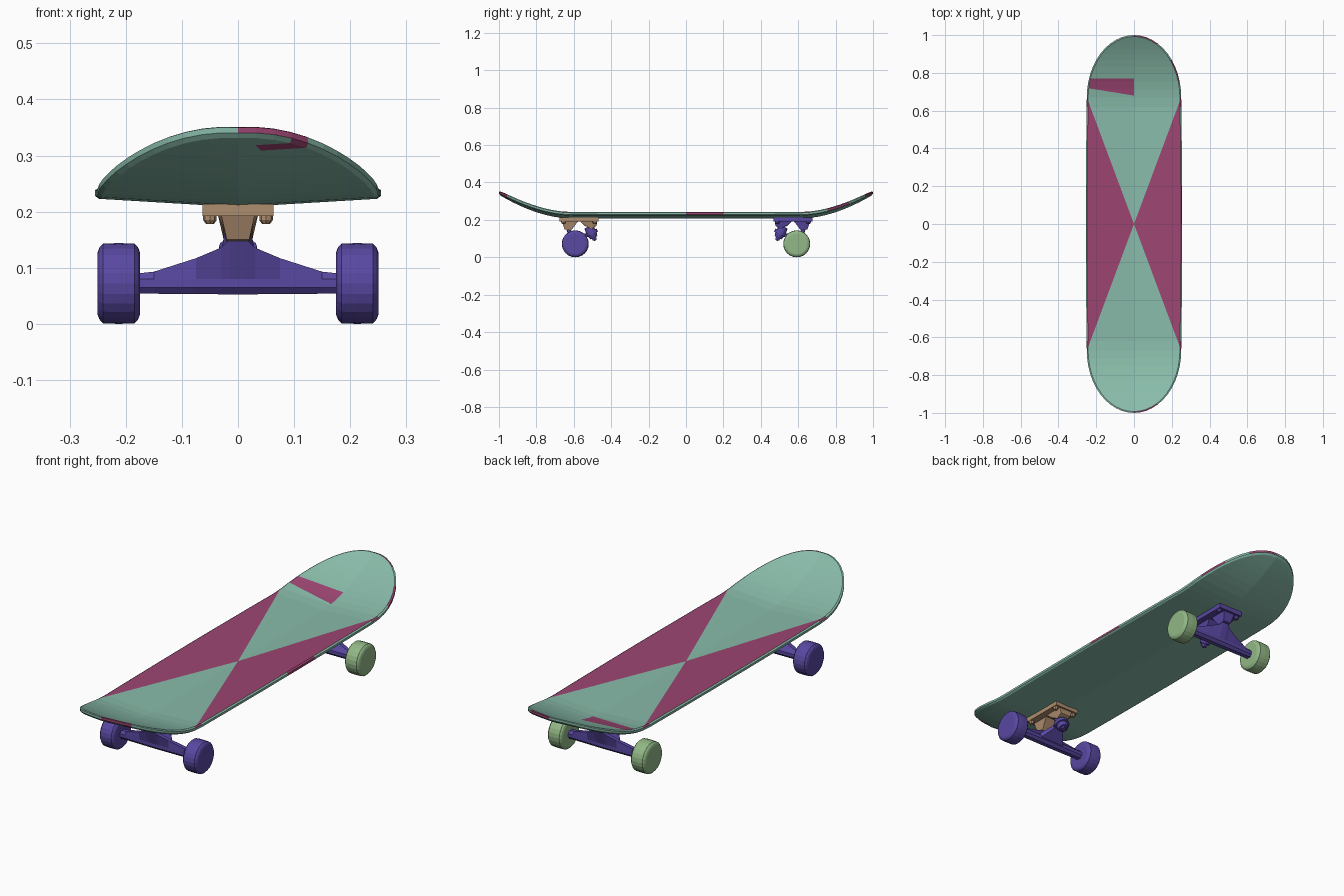
import bpy, bmesh, math
from mathutils import Vector

if "Cube" in bpy.data.objects:
    bpy.data.objects.remove(bpy.data.objects["Cube"])


def material(name, rgb):
    m = bpy.data.materials.new(name)
    m.diffuse_color = (*rgb, 1)
    m.use_nodes = True
    m.node_tree.nodes["Principled BSDF"].inputs["Base Color"].default_value = m.diffuse_color
    return m


TEAL = material("deck_teal", (0.25, 0.50, 0.40))
PINK = material("deck_magenta", (0.34, 0.06, 0.17))
PURPLE = material("purple_metal", (0.10, 0.065, 0.36))
TAN = material("tan_metal", (0.43, 0.27, 0.16))
GREEN = material("green_wheel", (0.29, 0.48, 0.24))


def finish(bm, name, *mats):
    bmesh.ops.remove_doubles(bm, verts=bm.verts, dist=1e-5)
    bmesh.ops.recalc_face_normals(bm, faces=bm.faces)
    me = bpy.data.meshes.new(name)
    bm.to_mesh(me)
    bm.free()
    ob = bpy.data.objects.new(name, me)
    for m in mats:
        me.materials.append(m)
    bpy.context.collection.objects.link(ob)
    return ob


def loft(bm, loops, caps=True):
    rows = [[bm.verts.new(p) for p in lp] for lp in loops]
    n = len(rows[0])
    for a, b in zip(rows, rows[1:]):
        for i in range(n):
            bm.faces.new((a[i], a[(i + 1) % n], b[(i + 1) % n], b[i]))
    if caps:
        bm.faces.new(rows[0])
        bm.faces.new(rows[-1])


def hull(name, pts, mat):
    bm = bmesh.new()
    res = bmesh.ops.convex_hull(bm, input=[bm.verts.new(p) for p in pts])
    junk = {g for g in res["geom_interior"] + res["geom_unused"]
            if isinstance(g, bmesh.types.BMVert)}
    bmesh.ops.delete(bm, geom=list(junk), context='VERTS')
    bmesh.ops.dissolve_limit(bm, angle_limit=0.02, verts=bm.verts, edges=bm.edges)
    return finish(bm, name, mat)


def turned(name, p, q, profile, mat, n=16):
    """Lathe a (fraction along p-q, radius) profile."""
    p, q = Vector(p), Vector(q)
    rot = (q - p).to_track_quat('Z', 'Y')
    bm = bmesh.new()
    loft(bm, [[p.lerp(q, t) + rot @ Vector((r * math.cos(2 * math.pi * i / n),
                                            r * math.sin(2 * math.pi * i / n), 0))
               for i in range(n)] for t, r in profile])
    return finish(bm, name, mat)


# Deck: concave cross-sections swept through the rounded, upturned ends
def deck_z(x, y):
    kick = max(0, (abs(y) - 0.62) / 0.38)
    return 0.208 + 0.06 * abs(x) + 0.127 * kick ** 1.8


def section(kind, v, s):
    def point(u, inset, dz):
        if kind == "flat":
            y, hw = s * v, 0.25 - inset + 0.005 * (1 - (v / 0.67) ** 2)
        else:
            y = s * (0.67 + (0.33 - inset) * math.sin(v))
            hw = (0.25 - inset) * max(0, math.cos(v))
        return (u * hw, y, deck_z(u * hw, y) + dz)
    us = [i / 3 for i in range(-3, 4)]
    return ([point(u, 0.007, 0.02) for u in us]
            + [point(1, 0, 0.015), point(1, 0, 0.005)]
            + [point(u, 0.007, 0) for u in reversed(us)]
            + [point(-1, 0, 0.005), point(-1, 0, 0.015)])


half = [("flat", v) for v in (0.2, 0.45, 0.62)]
half += [("end", math.radians(7.5 * i)) for i in range(13)]
bm = bmesh.new()
loft(bm, [section(*k, -1) for k in reversed(half)] + [section("flat", 0, 1)]
     + [section(*k, 1) for k in half], caps=False)
bmesh.ops.remove_doubles(bm, verts=bm.verts, dist=1e-5)
bmesh.ops.recalc_face_normals(bm, faces=bm.faces)


def on_top(f):
    f.normal_update()
    c = f.calc_center_median()
    return f.normal.z > 0 and c.z > deck_z(c.x, c.y) + 0.0185


# Cut the top along the edges of its colour pattern
def cut(co, no, test):
    fs = [f for f in bm.faces if on_top(f) and test(f.calc_center_median())]
    geom = set(fs) | {e for f in fs for e in f.edges} | {v for f in fs for v in f.verts}
    bmesh.ops.bisect_plane(bm, geom=list(geom), dist=1e-6, plane_co=co, plane_no=no)


for s in (-1, 1):
    cut((0, 0, 0), (0.67, 0.25 * s, 0), lambda c: abs(c.y) < 0.7)
cut((0, 0.77, 0), (0, 1, 0), lambda c: c.x < 0 and c.y > 0.6)
cut((0, 0.68, 0), (0.04, 0.25, 0), lambda c: c.x < 0 and c.y > 0.6)
for f in bm.faces:
    c = f.calc_center_median()
    h = c.z - deck_z(c.x, c.y)
    if on_top(f):
        pink = abs(c.x) / 0.25 > abs(c.y) / 0.67 or (
            c.x < 0 and 0.68 - 0.16 * c.x < c.y < 0.77)
    elif h > 0.004:
        pink = (0 < c.x < 0.115 and abs(c.y) > 0.95) or (
            c.x > 0.1 and (0 < c.y < 0.2 or 0.75 < c.y < 0.88))
    else:
        pink = 0.02 < c.x and -0.975 < c.y < -0.95
    f.material_index = int(pink)
finish(bm, "deck", TEAL, PINK)


# Trucks and wheels, mirrored front to back
for end, s, base_mat, wheel_mat in (("front", -1, TAN, PURPLE), ("back", 1, PURPLE, GREEN)):
    def P(x, d, z):
        return (x, s * d, z)

    def both(*pts):
        return [P(sx * x, d, z) for x, d, z in pts for sx in (-1, 1)]

    # Base plate with kingpin and pivot housings
    hull(end + "_base_plate", both((.063, .467, .192), (.063, .675, .192),
                                   (.063, .467, .214), (.063, .675, .214)), base_mat)
    hull(end + "_kingpin_housing", both((.036, .475, .195), (.036, .57, .195),
                                        (.026, .478, .168), (.026, .505, .152),
                                        (.026, .545, .17)), base_mat)
    hull(end + "_pivot_housing", both((.03, .575, .195), (.03, .665, .195),
                                      (.02, .615, .142), (.02, .65, .15)), base_mat)
    for x in (-.05, .05):
        for d in (.487, .655):
            turned(end + "_bolt", P(x, d, .195), P(x, d, .178),
                   [(0, .012), (.6, .012), (1, .007)], base_mat, 8)

    # Hanger: lofted axle body rising to the pivot
    bm = bmesh.new()
    ribs = [(.178, .09), (.15, .093), (.075, .117), (.03, .136), (.014, .152)]
    loops = []
    for x, zt in [(-x, z) for x, z in ribs] + ribs[::-1]:
        dt = .592 + (zt - .09) * .65
        fat = .003 * (1 - abs(x) / .178)
        loops.append([P(x, d, z) for d, z in (
            (.582, .054 - fat / 2), (.602, .054 - fat / 2), (.611 + fat, .065), (.611 + fat, .08),
            (dt + .009, zt), (dt - .009, zt), (.573 - fat, .08), (.573 - fat, .065))])
    loft(bm, loops)
    finish(bm, end + "_hanger", PURPLE)
    hull(end + "_hanger_yoke", both((.07, .58, .062), (.07, .58, .088), (.026, .525, .11),
                                    (.026, .532, .128), (.02, .6, .13)), PURPLE)

    # Kingpin, ring and bushings on a tilted axis
    top, tip = Vector(P(0, .526, .172)), Vector(P(0, .486, .092))
    for name, a, b, r1, r2, n in (("upper_bushing", .1, .42, .024, .028, 14),
                                  ("hanger_ring", .42, .62, .034, .034, 16),
                                  ("lower_bushing", .62, .84, .027, .021, 14),
                                  ("kingpin_nut", .84, .97, .014, .014, 6),
                                  ("kingpin", 0, 1.03, .008, .008, 8)):
        turned(f"{end}_{name}", top.lerp(tip, a), top.lerp(tip, b),
               [(0, r1), (1, r2)], PURPLE, n)

    # Wheels
    for side, sx in (("left", -1), ("right", 1)):
        turned(f"{end}_{side}_wheel", P(sx * .175, .592, .072), P(sx * .25, .592, .072),
               [(0, .03), (0, .056), (.04, .064), (.13, .071), (.5, .072),
                (.87, .071), (.96, .064), (1, .056), (1, .03)], wheel_mat, 24)
